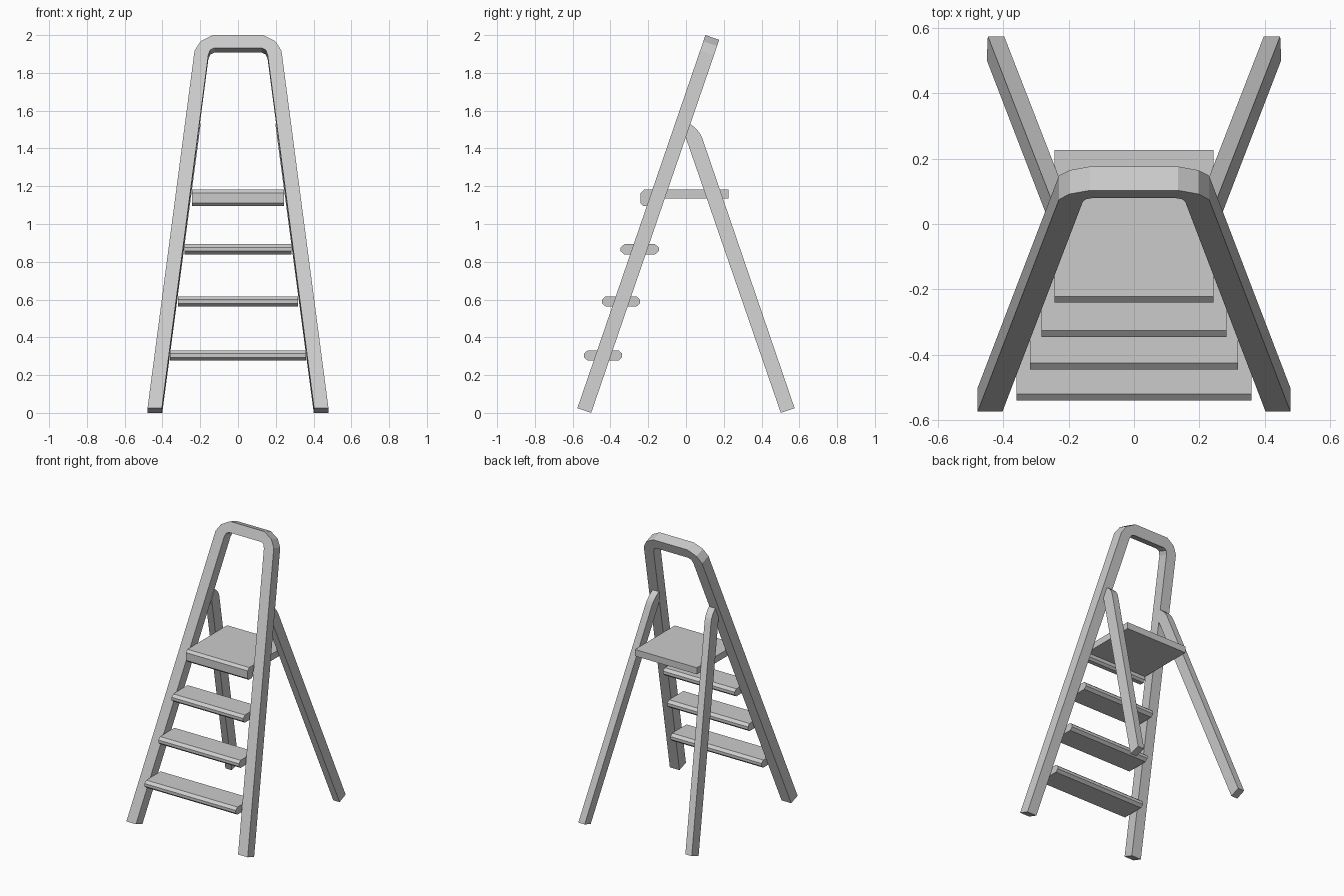
import bpy, bmesh

if "Cube" in bpy.data.objects:
    bpy.data.objects.remove(bpy.data.objects["Cube"])


def loft(name, rings):
    """Closed solid skinned through a list of equal-size rings, flat shaded."""
    bm = bmesh.new()
    vr = [[bm.verts.new(p) for p in r] for r in rings]
    n = len(vr[0])
    for a, b in zip(vr, vr[1:]):
        for i in range(n):
            j = (i + 1) % n
            bm.faces.new((a[i], a[j], b[j], b[i]))
    bm.faces.new(vr[0])
    bm.faces.new(vr[-1])
    bmesh.ops.recalc_face_normals(bm, faces=bm.faces)
    me = bpy.data.meshes.new(name)
    bm.to_mesh(me)
    bm.free()
    ob = bpy.data.objects.new(name, me)
    bpy.context.collection.objects.link(ob)
    return ob


def slab(name, half_width, profile):
    """Extrude a (y, z) profile across x."""
    return loft(name, [[(x, y, z) for y, z in profile] for x in (-half_width, half_width)])


# Front frame: leaning hoop, outer and inner outlines given as (x, z) on the front face
outer = [(0.479, 0.025), (0.23, 1.918), (0.198, 1.967), (0.135, 2.0)]
inner = [(0.403, 0.025), (0.157, 1.897), (0.147, 1.922), (0.125, 1.932)]


def frame_ring(o, i, side):
    def pt(p, back):
        y = -0.575 + (p[1] - 0.025) * 0.3433
        return (side * p[0], y + 0.073 * back, p[1] - 0.025 * back)
    return [pt(o, 0), pt(i, 0), pt(i, 1), pt(o, 1)]


half = list(zip(outer, inner))
loft("front_frame",
     [frame_ring(o, i, -1) for o, i in half] + [frame_ring(o, i, 1) for o, i in reversed(half)])

# Rear legs: rounded-top side profile, splayed outward toward the floor
leg = [(0.502, 0.0), (0.575, 0.025), (0.087, 1.452), (0.077, 1.474), (0.06, 1.497),
       (0.042, 1.515), (0.02, 1.532), (-0.002, 1.46)]
for side, label in ((-1, "left"), (1, "right")):
    loft("rear_leg_" + label,
         [[(side * (x - 0.133 * z), y, z) for y, z in leg] for x in (0.401, 0.451)])

# Three treads with chamfered long edges
for k, (yc, zc, w) in enumerate([(-0.439, 0.304, 0.36), (-0.344, 0.59, 0.318), (-0.245, 0.866, 0.283)]):
    a, b, cy, cz = 0.101, 0.027, 0.02, 0.017
    outline = [(-a, -b + cz), (-a + cy, -b), (a - cy, -b), (a, -b + cz),
               (a, b - cz), (a - cy, b), (-a + cy, b), (-a, b - cz)]
    slab("tread_%d" % (k + 1), w, [(yc + y, zc + z) for y, z in outline])

# Platform with a deeper, chamfered front lip
slab("platform", 0.244,
     [(0.226, 1.135), (0.226, 1.182), (-0.222, 1.182), (-0.24, 1.165),
      (-0.24, 1.11), (-0.226, 1.096), (-0.195, 1.096), (-0.18, 1.11), (-0.18, 1.135)])
